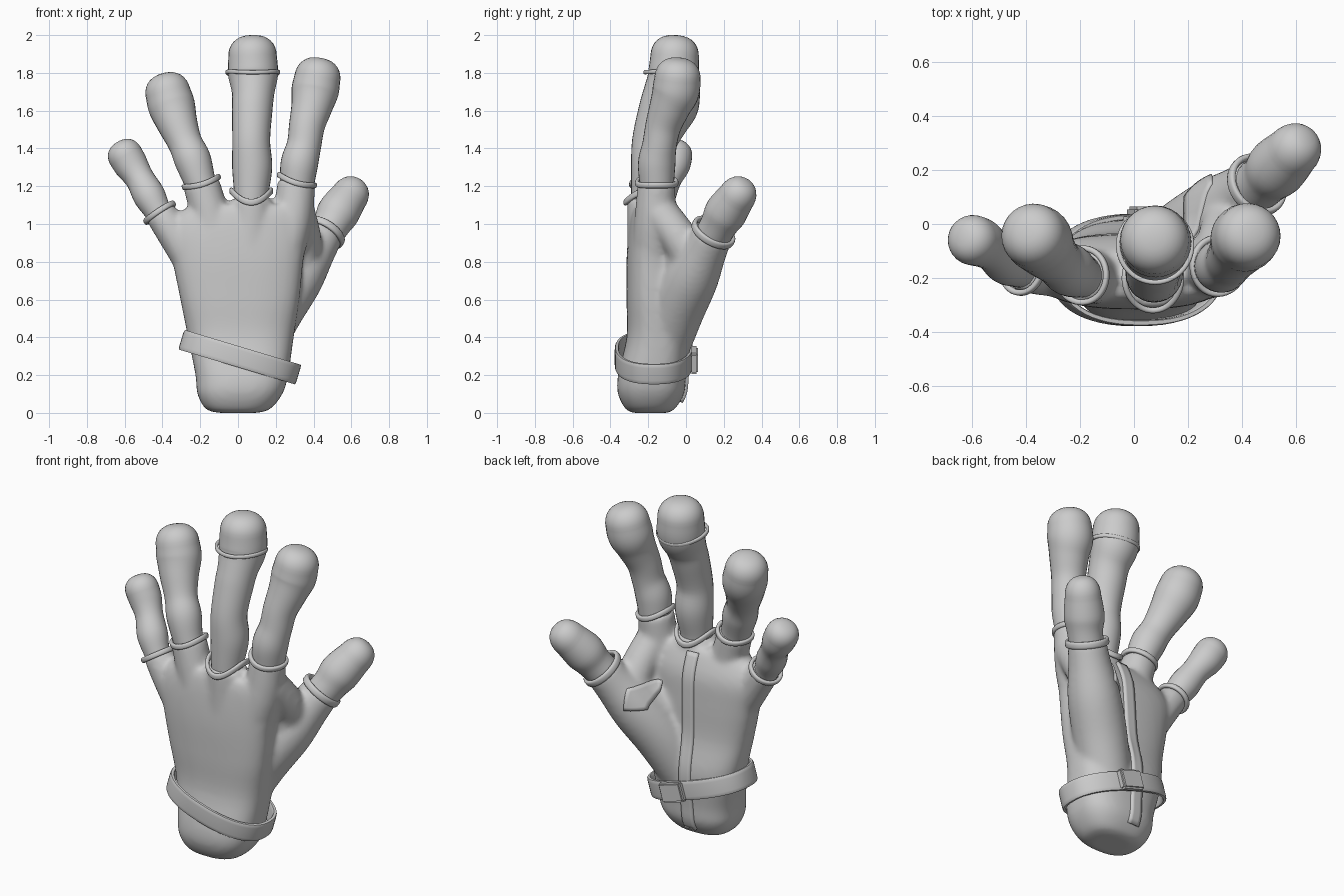
import bpy, bmesh, math
from mathutils import Vector

if "Cube" in bpy.data.objects:
    bpy.data.objects.remove(bpy.data.objects["Cube"])

X = Vector((1, 0, 0))


def spow(v, p):
    return math.copysign(abs(v) ** p, v)


def make(name, bm, angle=60):
    bmesh.ops.recalc_face_normals(bm, faces=bm.faces)
    me = bpy.data.meshes.new(name)
    bm.to_mesh(me)
    bm.free()
    me.shade_smooth()
    me.set_sharp_from_angle(angle=math.radians(angle))
    ob = bpy.data.objects.new(name, me)
    bpy.context.collection.objects.link(ob)
    return ob


def frame(d):
    u = (X - d * d.dot(X)).normalized()
    return u, d.cross(u)


def skin(bm, rings, caps=True):
    """Bridge rings of points into a tube."""
    vs = [[bm.verts.new(p) for p in r] for r in rings]
    n = len(vs[0])
    for a, b in zip(vs, vs[1:]):
        for i in range(n):
            bm.faces.new((a[i], a[(i + 1) % n], b[(i + 1) % n], b[i]))
    if caps:
        bm.faces.new(vs[0][::-1])
        bm.faces.new(vs[-1])


def spline(pts, steps):
    out = []
    for i in range(len(pts) - 1):
        q = [pts[max(0, min(len(pts) - 1, i + k))] for k in (-1, 0, 1, 2)]
        for s in range(steps):
            t = s / steps
            out.append([b + .5 * t * ((c - a) + t * ((2*a - 5*b + 4*c - d) + t * (3*(b - c) + d - a)))
                        for a, b, c, d in zip(*q)])
    return out + [list(pts[-1])]


def tube(bm, pts, cap, n=28):
    """Smooth tube through (x, y, z, radius) points with a rounded tip."""
    path = spline(pts, 5)
    P = [Vector(p[:3]) for p in path]
    rings = []
    for i, c in enumerate(P):
        d = (P[min(i + 1, len(P) - 1)] - P[max(i - 1, 0)]).normalized()
        rings.append((c, d, path[i][3]))
    c, d, r = rings[-1]
    for k in range(1, 9):
        a = k / 8.3 * math.pi / 2
        rings.append((c + d * cap * math.sin(a) ** .95, d, r * math.cos(a) ** .8))
    out = []
    for c, d, r in rings:
        u, v = frame(d)
        out.append([c + r * (u * math.cos(t) + v * math.sin(t))
                    for t in (2 * math.pi * j / n for j in range(n))])
    skin(bm, out)


def band(name, c, axis, rx, ry, h, t, wave=0, sq=1, edge=.7, n=56):
    """Closed band around an axis with a rounded cross-section."""
    d, c = Vector(axis).normalized(), Vector(c)
    u, v = frame(d)
    rings = []
    for i in range(n + 1):
        a = 2 * math.pi * i / n
        e = c + d * wave * math.cos(2 * a)
        dirn = u * spow(math.cos(a), sq) * rx + v * spow(math.sin(a), sq) * ry
        out = dirn.normalized()
        rings.append([e + dirn + out * t / 2 * spow(math.cos(b), edge) + d * h / 2 * spow(math.sin(b), edge)
                      for b in (2 * math.pi * (k + .5) / 12 for k in range(12))])
    bm = bmesh.new()
    skin(bm, rings, False)
    bmesh.ops.remove_doubles(bm, verts=bm.verts, dist=1e-5)
    return make(name, bm)


# fingers: knobbly tubes running from inside the glove to broad tips
fingers = {
    "little_finger": ([(-.37, -.17, .98, .07), (-.42, -.165, 1.06, .07), (-.47, -.14, 1.15, .085),
                       (-.52, -.1, 1.24, .077), (-.565, -.07, 1.31, .09), (-.595, -.06, 1.36, .093)], .085),
    "ring_finger": ([(-.16, -.19, 1.12, .08), (-.2, -.19, 1.22, .083), (-.24, -.17, 1.34, .097),
                     (-.28, -.14, 1.43, .091), (-.32, -.1, 1.53, .107), (-.35, -.06, 1.62, .124),
                     (-.37, -.045, 1.69, .12)], .11),
    "middle_finger": ([(.07, -.2, 1.05, .085), (.07, -.2, 1.15, .09), (.075, -.185, 1.3, .106),
                       (.07, -.185, 1.44, .1), (.075, -.145, 1.6, .107), (.08, -.115, 1.69, .112),
                       (.08, -.07, 1.79, .132), (.077, -.06, 1.89, .128)], .11),
    "index_finger": ([(.29, -.16, 1.1, .085), (.31, -.155, 1.2, .09), (.325, -.155, 1.32, .099),
                      (.35, -.14, 1.42, .091), (.365, -.12, 1.52, .095), (.39, -.085, 1.62, .109),
                      (.407, -.055, 1.7, .125), (.42, -.045, 1.77, .122)], .11),
    "thumb": ([(.43, .12, .9, .095), (.49, .17, .99, .098), (.53, .21, 1.06, .112),
               (.585, .265, 1.14, .1)], .115),
}
for name, (pts, cap) in fingers.items():
    bm = bmesh.new()
    tube(bm, pts, cap)
    make(name, bm)

# glove body: wrist and palm loft fused with finger sleeves and thumb mound
bm = bmesh.new()
palm = spline([(0, 0, -.19, .1, .09), (.02, 0, -.19, .17, .13), (.1, .01, -.185, .225, .175),
               (.2, .02, -.18, .245, .18), (.4, .015, -.15, .28, .165), (.6, .01, -.17, .315, .145),
               (.8, 0, -.175, .345, .14), (.95, 0, -.175, .365, .13), (1.05, .02, -.185, .34, .105),
               (1.1, .04, -.19, .28, .08)], 4)
skin(bm, [[(x + rx * spow(math.cos(a), .75), y + ry * spow(math.sin(a), .75), z)
           for a in (2 * math.pi * i / 48 for i in range(48))] for z, x, y, rx, ry in palm])
sleeves = [
    [(-.22, -.18, .75, .09), (-.34, -.175, .95, .09), (-.415, -.165, 1.06, .083)],
    [(-.1, -.19, .8, .11), (-.15, -.195, 1.05, .102), (-.195, -.19, 1.215, .098)],
    [(.05, -.2, .75, .11), (.07, -.2, 1.0, .112), (.07, -.205, 1.13, .108)],
    [(.2, -.17, .75, .12), (.28, -.165, 1.0, .11), (.31, -.155, 1.22, .1)],
    [(.1, -.12, .35, .14), (.2, -.05, .55, .15), (.31, .03, .72, .145), (.4, .1, .86, .118),
     (.455, .145, .95, .106)],
    [(.2, -.08, .7, .1), (.34, 0, .85, .1), (.31, -.14, 1.06, .1)],
]
for s in sleeves:
    tube(bm, s, .012)
glove = make("glove_body", bm)
m = glove.modifiers.new("fuse", 'REMESH')
m.mode, m.voxel_size, m.use_smooth_shade = 'VOXEL', .015, True
m = glove.modifiers.new("soften", 'SMOOTH')
m.factor, m.iterations = .5, 9

# rolled cuffs at each finger opening
band("little_cuff", (-.415, -.165, 1.06), (-.5, .1, .75), .088, .09, .03, .022)
band("ring_cuff", (-.192, -.19, 1.215), (-.3, .03, 1), .096, .1, .03, .022, .008)
band("middle_cuff", (.07, -.2, 1.145), (0, 0, 1), .105, .12, .035, .022, .03)
band("index_cuff", (.31, -.155, 1.225), (.3, 0, 1), .099, .104, .03, .022, .008)
band("thumb_cuff", (.455, .145, .955), (.5, .45, .8), .108, .112, .04, .024)
# ring around the middle fingertip
band("fingertip_ring", (.078, -.08, 1.795), (0, .12, 1), .136, .136, .022, .018, .008)

# slanted wrist strap with fastening tab
band("wrist_strap", (.01, -.17, .295), (.3, 0, 1), .312, .196, .11, .024, sq=.85, edge=.35)
bm = bmesh.new()
bmesh.ops.create_cube(bm, size=1)
bmesh.ops.scale(bm, vec=(.15, .045, .115), verts=bm.verts)
bmesh.ops.bevel(bm, geom=bm.edges, offset=.01, segments=2, affect='EDGES')
tab = make("strap_tab", bm, 30)
tab.location, tab.rotation_euler = (.06, .042, .28), (0, .29, 0)


def patch(name, x0, x1, z0, z1, nx, nz, thick, lean=0):
    """Raised panel pressed on to the palm side of the glove."""
    bm = bmesh.new()
    g = [[bm.verts.new((x0 + (x1 - x0) * i / nx + lean * j / nz, .6, z0 + (z1 - z0) * j / nz))
          for i in range(nx + 1)] for j in range(nz + 1)]
    for j in range(nz):
        for i in range(nx):
            bm.faces.new((g[j][i], g[j + 1][i], g[j + 1][i + 1], g[j][i + 1]))
    ob = make(name, bm)
    w = ob.modifiers.new("press", 'SHRINKWRAP')
    w.target, w.wrap_method = glove, 'PROJECT'
    w.use_project_y, w.use_positive_direction, w.use_negative_direction = True, False, True
    s = ob.modifiers.new("thickness", 'SOLIDIFY')
    s.thickness, s.offset = thick, 0
    return ob


# palm flap along the seam, and a small square patch by the thumb
patch("palm_flap", -.05, .02, .06, 1.08, 4, 40, .03, .03)
patch("palm_patch", .19, .29, .76, .88, 6, 6, .018)
